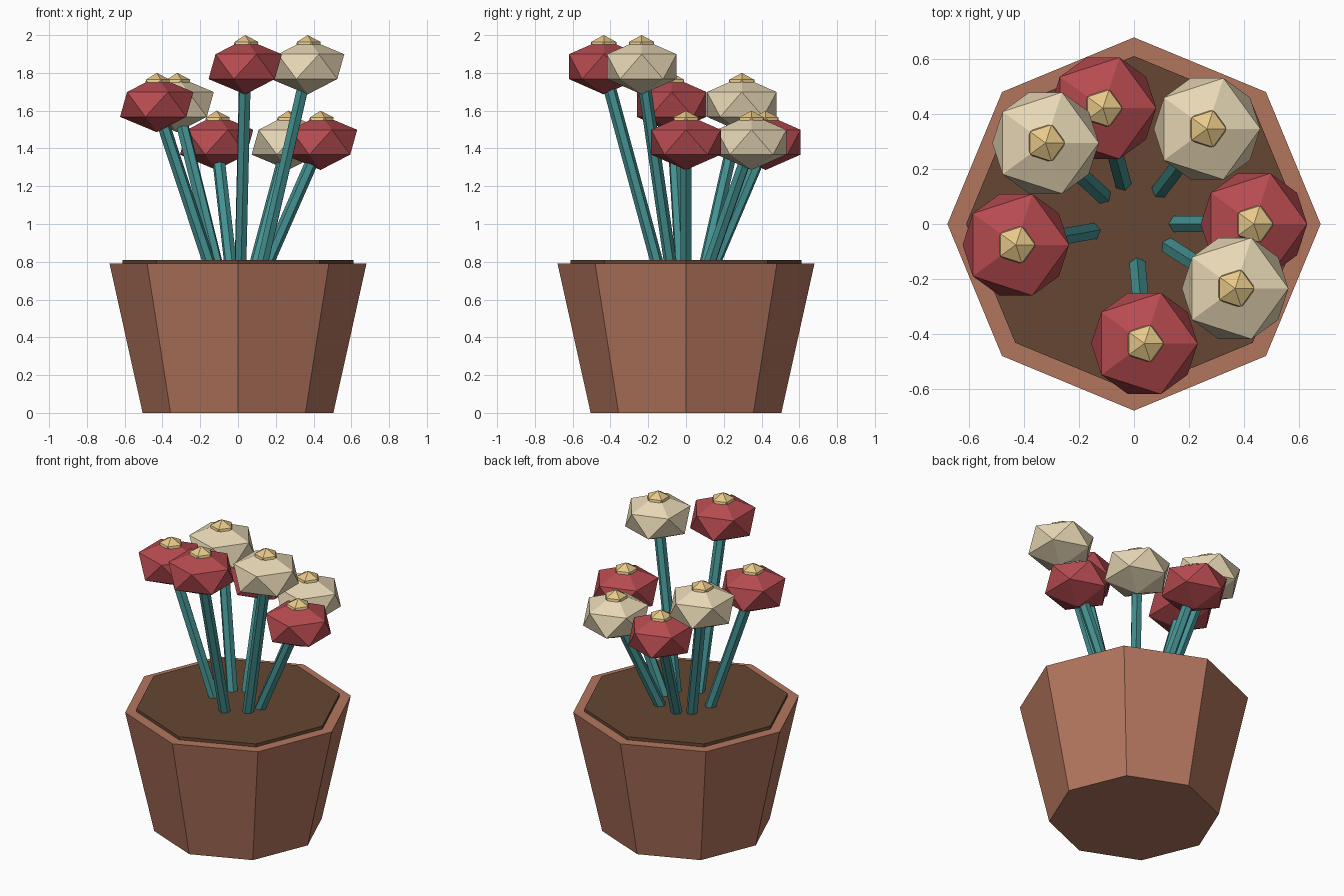
import bpy, math
from mathutils import Vector, Matrix

if "Cube" in bpy.data.objects:
    bpy.data.objects.remove(bpy.data.objects["Cube"])


def material(name, rgb):
    m = bpy.data.materials.new(name)
    m.diffuse_color = (*rgb, 1)
    m.use_nodes = True
    m.node_tree.nodes["Principled BSDF"].inputs["Base Color"].default_value = m.diffuse_color
    return m


CLAY = material("clay", (0.45, 0.18, 0.11))
EARTH = material("earth", (0.13, 0.062, 0.032))
TEAL = material("teal", (0.06, 0.29, 0.29))
RED = material("red", (0.47, 0.07, 0.08))
CREAM = material("cream", (0.80, 0.68, 0.46))
GOLD = material("gold", (0.80, 0.58, 0.25))


def finish(name, mat):
    ob = bpy.context.object
    ob.name = name
    ob.data.materials.append(mat)
    return ob


def tapered(name, mat, sides, r_low, r_high, z_low, z_high):
    bpy.ops.mesh.primitive_cone_add(vertices=sides, radius1=r_low, radius2=r_high,
                                    depth=z_high - z_low,
                                    location=(0, 0, (z_low + z_high) / 2))
    return finish(name, mat)


def gem(name, mat, centre, r, rz):
    bpy.ops.mesh.primitive_ico_sphere_add(subdivisions=1, radius=1, location=centre)
    ob = finish(name, mat)
    ob.scale = (r, r, rz)
    return ob


def stem(name, start, end, r):
    d = end - start
    bpy.ops.mesh.primitive_cylinder_add(vertices=6, radius=r, depth=d.length)
    ob = finish(name, TEAL)
    # one ridge of the hexagon faces upward
    rot = d.to_track_quat('Z', 'Y').to_matrix().to_4x4()
    ob.matrix_world = Matrix.Translation((start + end) / 2) @ rot


# pot and soil
tapered("pot", CLAY, 8, 0.505, 0.68, 0, 0.79)
tapered("soil", EARTH, 8, 0.612, 0.612, 0.77, 0.81)

# flowers spiral round by the golden angle, in three heights and two colours
for i in range(7):
    a = math.radians(137.5) * i
    out = Vector((math.cos(a), math.sin(a), 0))
    head = out * 0.437 + Vector((0, 0, 1.433 + 0.2 * (i % 3)))
    stem(f"stem_{i}", out * 0.15 + Vector((0, 0, 0.78)), head, 0.034)
    gem(f"bloom_{i}", CREAM if i % 2 else RED, head, 0.217, 0.147)
    gem(f"bloom_centre_{i}", GOLD, head + Vector((0, 0, 0.102)), 0.078, 0.065)
